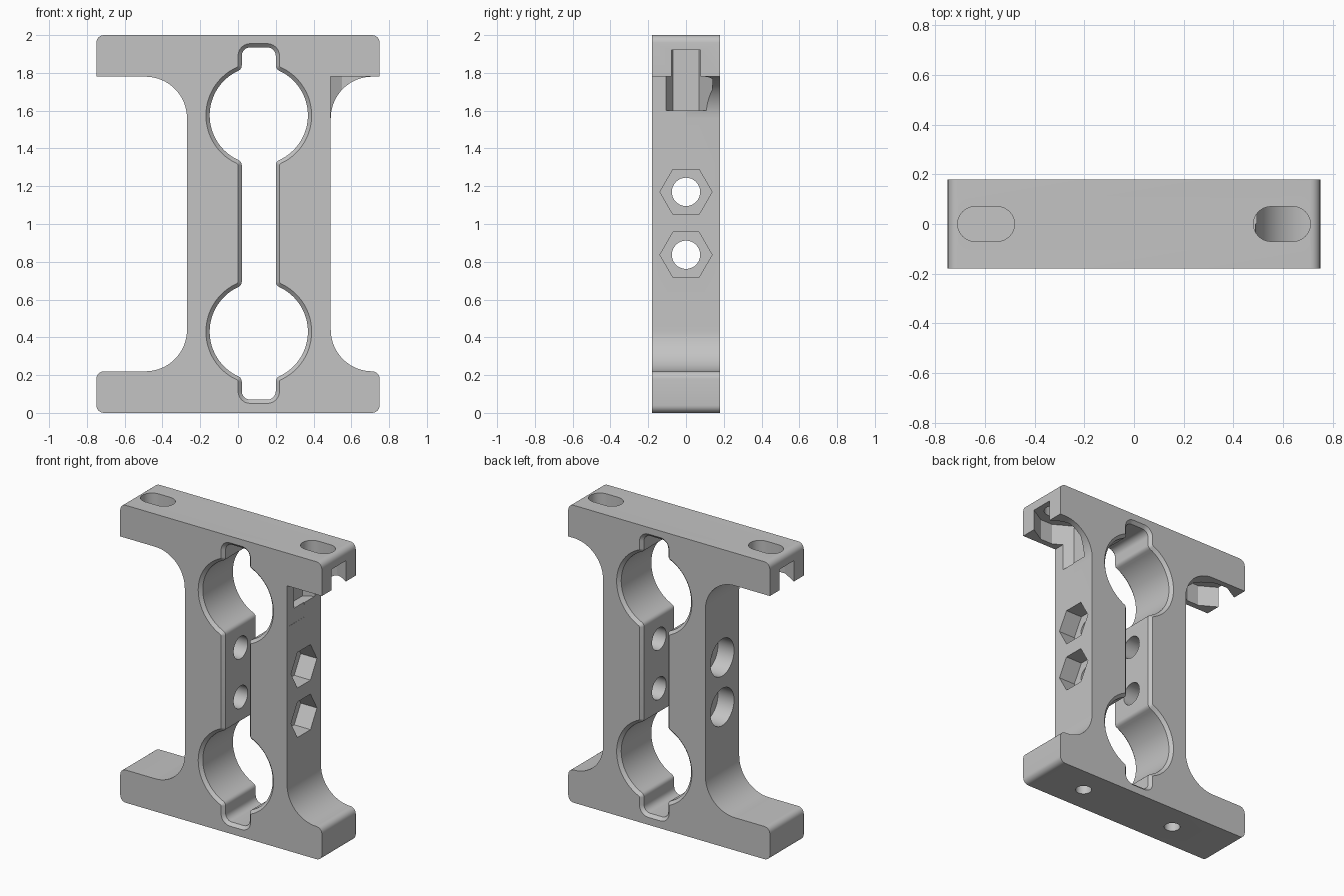
import bpy, bmesh
from math import sin, cos, pi, radians, sqrt, atan2

if "Cube" in bpy.data.objects:
    bpy.data.objects.remove(bpy.data.objects["Cube"])

grey = bpy.data.materials.new("plain grey")
grey.use_nodes = True
grey.diffuse_color = (0.55, 0.55, 0.55, 1)
grey.node_tree.nodes["Principled BSDF"].inputs["Base Color"].default_value = grey.diffuse_color


def arc(cx, cy, r, a0, a1, n=16):
    """Points on an arc, angles in degrees."""
    return [(cx + r * cos(radians(a0 + (a1 - a0) * i / n)),
             cy + r * sin(radians(a0 + (a1 - a0) * i / n))) for i in range(n + 1)]


def loft(name, rings):
    """Closed solid through matching rings of 3D points."""
    bm = bmesh.new()
    loops = [[bm.verts.new(p) for p in ring] for ring in rings]
    bm.faces.new(loops[0])
    bm.faces.new(loops[-1])
    n = len(loops[0])
    for a, b in zip(loops, loops[1:]):
        for i in range(n):
            j = (i + 1) % n
            bm.faces.new((a[i], a[j], b[j], b[i]))
    bmesh.ops.recalc_face_normals(bm, faces=bm.faces)
    mesh = bpy.data.meshes.new(name)
    bm.to_mesh(mesh)
    bm.free()
    mesh.materials.append(grey)
    ob = bpy.data.objects.new(name, mesh)
    bpy.context.collection.objects.link(ob)
    return ob


def prism(name, pts, axis, lo, hi):
    """Extrude a 2D outline along x, y or z."""
    place = {"x": lambda p, t: (t, p[0], p[1]),
             "y": lambda p, t: (p[0], t, p[1]),
             "z": lambda p, t: (p[0], p[1], t)}[axis]
    return loft(name, [[place(p, t) for p in pts] for t in (lo, hi)])


def cut(target, cutter):
    cutter.hide_render = True
    mod = target.modifiers.new("cut", "BOOLEAN")
    mod.operation = "DIFFERENCE"
    mod.solver = "EXACT"
    mod.object = cutter
    bpy.context.view_layer.objects.active = target
    bpy.ops.object.modifier_apply(modifier=mod.name)
    bpy.data.objects.remove(cutter)


# I-shaped frame with filleted web and rounded flange corners
half, depth, flange, fillet, corner = 0.75, 0.18, 0.22, 0.22, 0.04
web_left, web_right = -0.27, 0.49
inner, top = half - corner, 2 - flange
outline = (arc(-inner, corner, corner, 180, 270, 6)
           + arc(inner, corner, corner, 270, 360, 6)
           + arc(inner, flange - corner, corner, 0, 90, 6)
           + arc(web_right + fillet + 0.001, flange + fillet, fillet, 270, 180)
           + arc(web_right + fillet + 0.001, top - fillet, fillet, 180, 90)
           + [(half, top)]
           + arc(inner, 2 - corner, corner, 0, 90, 6)
           + arc(-inner, 2 - corner, corner, 90, 180, 6)
           + [(-half, top)]
           + arc(web_left - fillet, top - fillet, fillet, 90, 0)
           + arc(web_left - fillet, flange + fillet, fillet, 0, -90)
           + arc(-inner, flange - corner, corner, 90, 180, 6))
frame = prism("frame", outline, "y", -depth, depth)


# Double bearing opening joined by a slot, chamfered on both faces
def opening(y, d):
    cx, z_lo, z_hi, r, hw, f, c = 0.11, 0.43, 1.575, 0.26 + d, 0.09 + d, 0.03 - d, 0.045 + d
    end = 0.07 - d
    dz = sqrt((r + f) ** 2 - (hw + f) ** 2)
    a = atan2(dz, hw + f) * 180 / pi
    side = arc(hw - c, end + c, c, 270, 360, 6)
    for z in (z_lo, z_hi):
        side += arc(hw + f, z - dz, f, 180, 180 - a, 4)
        side += arc(0, z, r, -a, a, 32)
        side += arc(hw + f, z + dz, f, 180 + a, 180, 4)
    side += arc(hw - c, 2.005 - end - c, c, 0, 90, 6)
    pts = side + [(-x, z) for x, z in reversed(side)]
    return [(cx + x, y, z) for x, z in pts]


e, chamfer = 0.005, 0.02
cut(frame, loft("opening_cutter", [opening(-depth - e, chamfer + e), opening(chamfer - depth, 0),
                                   opening(depth - chamfer, 0), opening(depth + e, chamfer + e)]))

# Front of the upper fillet is cleared beside the nut pocket
clear = [(web_right, -0.2), (0.8, -0.2), (0.8, 0), (web_right, 0)]
cut(frame, prism("clearance_cutter", clear, "z", 1.5, top))

# Adjustable bolt slots with sliding hexagonal nut pockets in the top flange
near, far, nut = 0.551, 0.64, 0.14
for s in (1, -1):
    stadium = arc(far, 0, 0.07, -90, 90) + arc(near, 0, 0.07, 90, 270)
    pocket = arc(far, 0, nut, -90, 90, 3)
    pocket = [(far, -nut), (far + 0.121, -nut / 2), (far + 0.121, nut / 2), (far, nut),
              (near, nut), (near - 0.121, nut / 2), (near - 0.121, -nut / 2), (near, -nut)]
    for name, pts, lo, hi in (("slot_cutter", stadium, 1.7, 2.1), ("nut_cutter", pocket, 1.6, 1.92)):
        cut(frame, prism(name, [(s * x, y) for x, y in pts], "z", lo, hi))

# Clamp bolt holes: hexagonal recess on one side, round recess on the other
for z in (0.837, 1.17):
    cut(frame, prism("bolt_cutter", arc(0, z, 0.075, 0, 348.75, 31), "x", -0.6, 0.7))
    cut(frame, prism("hex_cutter", arc(0, z, 0.138, 0, 300, 5), "x", web_right - 0.12, 0.6))
    cut(frame, prism("head_cutter", arc(0, z, 0.125, 0, 348.75, 31), "x", -0.4, web_left + 0.12))

# Blind screw holes in the base
for x in (-0.31, 0.41):
    cut(frame, prism("screw_cutter", arc(x, 0, 0.05, 0, 345, 23), "z", -0.1, 0.2))

bpy.ops.object.select_all(action="DESELECT")
frame.select_set(True)
bpy.context.view_layer.objects.active = frame
bpy.ops.object.shade_smooth_by_angle(angle=radians(30))
